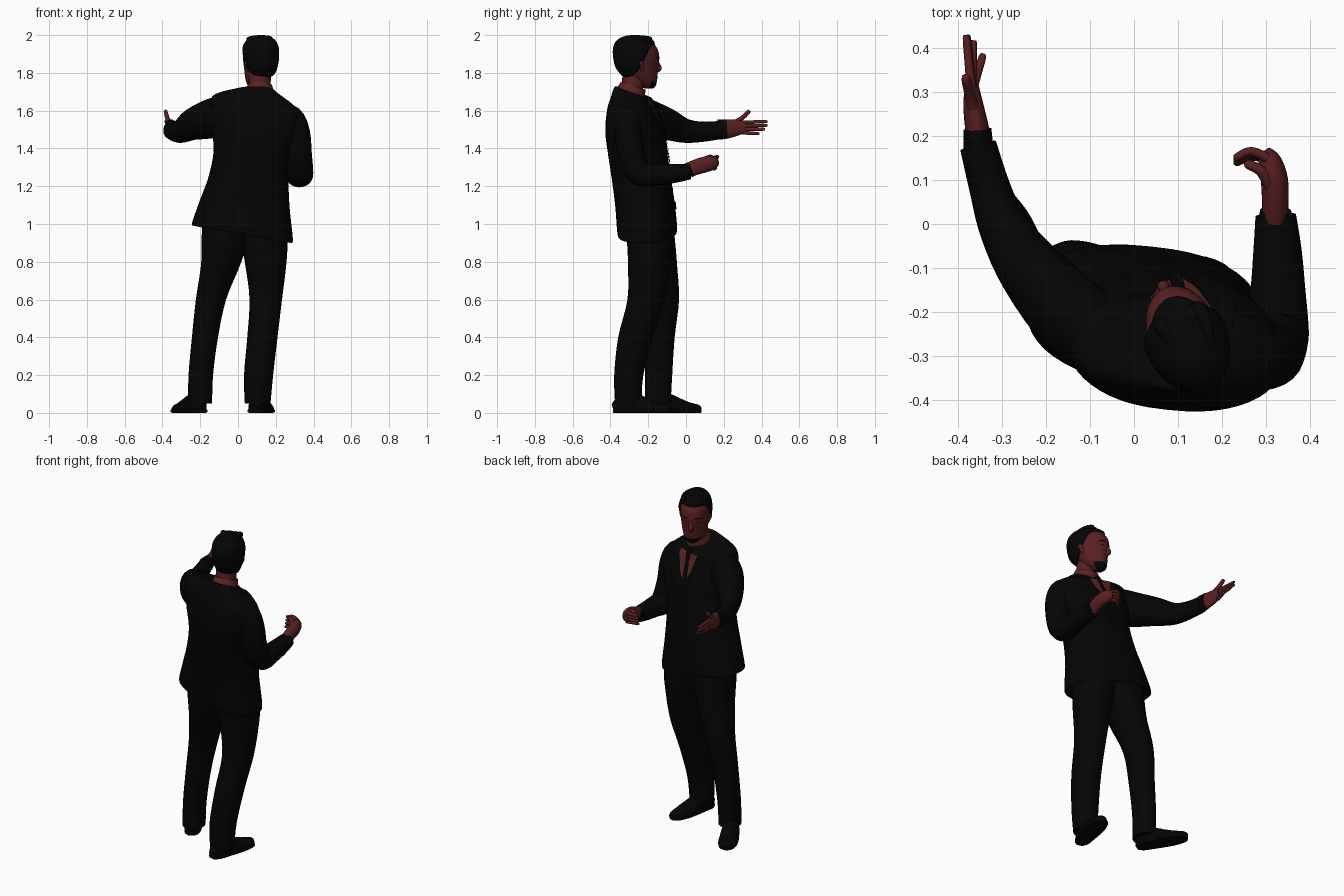
import bpy
from math import cos, sin, pi, radians
from mathutils import Vector, Matrix
from mathutils.bvhtree import BVHTree

cube = bpy.data.objects.get("Cube")
if cube:
    bpy.data.objects.remove(cube, do_unlink=True)


def material(name, r, g, b):
    m = bpy.data.materials.new(name)
    m.use_nodes = True
    m.diffuse_color = (r, g, b, 1)
    bsdf = m.node_tree.nodes["Principled BSDF"]
    bsdf.inputs["Base Color"].default_value = (r, g, b, 1)
    bsdf.inputs["Roughness"].default_value = 0.8
    return m


SUIT = material("suit black", .0014, .0014, .0014)
HAIR = material("hair black", .0013, .0015, .0015)
SKIN = material("dark skin", .098, .0145, .0155)
SHIRT = material("red shirt", .105, .018, .017)
LEATHER = material("shoe leather", .0013, .0013, .0013)


def build(name, verts, faces, mat):
    mesh = bpy.data.meshes.new(name)
    mesh.from_pydata(verts, [], faces)
    mesh.materials.append(mat)
    obj = bpy.data.objects.new(name, mesh)
    bpy.context.collection.objects.link(obj)
    bpy.ops.object.select_all(action="DESELECT")
    obj.select_set(True)
    bpy.context.view_layer.objects.active = obj
    bpy.ops.object.shade_smooth_by_angle(angle=radians(50))
    return obj


def smooth_path(stations, steps):
    """Catmull-Rom interpolation of every value of the stations."""
    size = max(len(s) for s in stations)
    pts = [tuple(s) + (0,) * (size - len(s)) for s in stations]
    pts = [pts[0]] + pts + [pts[-1]]
    out = []
    for p, q, r, s in zip(pts, pts[1:], pts[2:], pts[3:]):
        for k in range(steps):
            t = k / steps
            out.append([b + .5 * t * (c - a + t * (2*a - 5*b + 4*c - d + t * (3*(b - c) + d - a)))
                        for a, b, c, d in zip(p, q, r, s)])
    return out + [list(pts[-1])]


def loft(name, stations, mat, ref=None, segs=24, steps=4, power=2, matrix=None, warp=None):
    """Skin rings (x, y, z, a, b, tilt x, tilt y); with ref they stand across the path."""
    rings = smooth_path(stations, steps)
    verts, faces = [], []
    for i, ring in enumerate(rings):
        centre = Vector(ring[:3])
        tilt = (ring[5:] + [0, 0])[:2]
        u, v = Vector((1, 0, tilt[0])), Vector((0, 1, tilt[1]))
        if ref:
            t = Vector(rings[min(i + 1, len(rings) - 1)][:3]) - Vector(rings[max(i - 1, 0)][:3])
            u = t.cross(Vector(ref)).normalized()
            v = u.cross(t).normalized()
        for k in range(segs):
            c, s = cos(2 * pi * k / segs), sin(2 * pi * k / segs)
            c = abs(c) ** (2 / power) * (1 if c > 0 else -1)
            s = abs(s) ** (2 / power) * (1 if s > 0 else -1)
            p = centre + u * c * ring[3] + v * s * ring[4]
            p = warp(p) if warp else p
            verts.append(matrix @ p if matrix else p)
    for i in range(len(rings) - 1):
        for k in range(segs):
            a, b = i * segs + k, i * segs + (k + 1) % segs
            faces.append((a, b, b + segs, a + segs))
    faces.append(tuple(reversed(range(segs))))
    faces.append(tuple(range(len(verts) - segs, len(verts))))
    return build(name, verts, faces, mat)


def limb(name, points, mat, ref=(0, 0, 1), flat=1, **kw):
    """Round tube through (x, y, z, radius); flat scales the second radius."""
    return loft(name, [(x, y, z, r, r * flat) for x, y, z, r in points], mat, ref, **kw)


# Jacket body
twist = Matrix.Translation((.08, -.25, 0)) @ Matrix.Rotation(radians(-6), 4, "Z") @ Matrix.Translation((-.08, .25, 0))
jacket = loft("jacket", [
    (.018, -.21, .975, .235, .13, -.17), (.018, -.21, .952, .268, .153, -.17),
    (.03, -.222, 1.1, .24, .155, -.05), (.055, -.24, 1.25, .212, .155),
    (.08, -.257, 1.38, .208, .155, -.05), (.095, -.273, 1.5, .235, .15, -.13),
    (.1, -.288, 1.61, .242, .124, -.17, -.06), (.1, -.286, 1.66, .2, .108, -.16, -.14),
    (.11, -.293, 1.692, .115, .085, -.1, -.35), (.115, -.293, 1.702, .085, .077, 0, -.35)],
    SUIT, segs=48, steps=6, power=2.4, matrix=twist)
tree = BVHTree.FromPolygons([v.co for v in jacket.data.vertices], [p.vertices for p in jacket.data.polygons])


def drape(name, rows, mat, lift, across=8, steps=5):
    """Thin plate lying on the jacket's chest side; rows are (z, left edge, right edge)."""
    rows = smooth_path(rows, steps)
    verts, faces = [], []
    for z, left, right in rows:
        for k in range(across + 1):
            x = left + (right - left) * k / across
            hit = tree.ray_cast(Vector((x, 1, z)), Vector((0, -1, 0)))[0]
            verts.append((x, (hit.y if hit else -.22) + lift, z))
    n = across + 1
    for i in range(len(rows) - 1):
        for k in range(across):
            a = i * n + k
            faces.append((a, a + 1, a + n + 1, a + n))
    return build(name, verts, faces, mat)


# Shirt front, tie, lapels and small jacket details
drape("shirt_front", [(1.65, .035, .18), (1.6, .045, .165), (1.55, .065, .145), (1.505, .095, .115)], SHIRT, .003)
drape("tie", [(1.65, .095, .125), (1.62, .095, .12), (1.55, .083, .115), (1.42, .075, .1)], SUIT, .006)
drape("lapel_right", [(1.65, -.005, .04), (1.56, -.05, .06), (1.53, -.03, .055), (1.3, .07, .08)], SUIT, .008)
drape("lapel_left", [(1.65, .18, .225), (1.56, .152, .235), (1.53, .135, .215), (1.3, .075, .085)], SUIT, .008)
for name, x in (("right", -.12), ("left", .13)):
    drape("pocket_flap_" + name, [(1.12, x, x + .1), (1.08, x, x + .1)], SUIT, .006)
for z in (1.27, 1.19):
    drape("jacket_button", [(z, .07, .085), (z - .015, .07, .085)], LEATHER, .006, across=2, steps=1)

# Trousers
loft("trouser_leg_right", [
    (-.07, -.19, 1.02, .12, .12), (-.073, -.182, .9, .12, .125), (-.093, -.165, .78, .103, .118),
    (-.143, -.133, .6, .08, .096), (-.175, -.14, .4, .069, .08), (-.197, -.145, .2, .065, .072),
    (-.2, -.15, .05, .063, .069)], SUIT, segs=32)
loft("trouser_leg_left", [
    (.13, -.2, 1.02, .125, .12), (.14, -.192, .9, .122, .12), (.147, -.195, .78, .108, .112),
    (.147, -.21, .6, .086, .1), (.129, -.267, .4, .08, .092), (.109, -.303, .2, .077, .077),
    (.104, -.305, .05, .068, .071)], SUIT, segs=32)


# Shoes: upper and sole along the foot direction
def shoe(side, heel, angle):
    place = Matrix.Translation(heel) @ Matrix.Rotation(radians(angle), 4, "Z")
    outline = [(0, .018, .05), (.03, .038, .08), (.1, .045, .105), (.17, .051, .08),
               (.23, .05, .058), (.285, .036, .045), (.305, .01, .03)]
    floor = lambda p: Vector((p.x, p.y, max(p.z, 0)))
    loft("shoe_" + side, [(0, t, h * .35, w, h * .65) for t, w, h in outline], LEATHER,
         (0, 0, 1), matrix=place, warp=floor)
    loft("sole_" + side, [(0, t, .01, w + .005, .01) for t, w, h in outline], LEATHER,
         (0, 0, 1), power=5, matrix=place)


shoe("right", (-.187, -.195, 0), 28)
shoe("left", (.085, -.38, 0), -14)

# Sleeves
limb("sleeve_left", [(.2, -.3, 1.595, .045), (.268, -.305, 1.558, .07), (.3, -.303, 1.48, .074),
                     (.315, -.29, 1.37, .069), (.324, -.245, 1.267, .068), (.328, -.15, 1.262, .057),
                     (.327, -.06, 1.268, .05), (.323, .02, 1.278, .042)], SUIT, ref=(1, 0, 0), flat=1.1)
limb("sleeve_right", [(-.03, -.285, 1.59, .09), (-.135, -.215, 1.56, .092), (-.235, -.105, 1.53, .075),
                      (-.296, -.01, 1.495, .057), (-.328, .08, 1.488, .047), (-.355, .178, 1.497, .042)],
     SUIT, flat=1.15)


# Hands
def finger(name, points, radius):
    last = len(points) - 1
    pts = [p + (radius * (1 - .25 * i / last),) for i, p in enumerate(points)]
    tip = Vector(points[-1]) + (Vector(points[-1]) - Vector(points[-2])).normalized() * radius * .6
    limb(name, pts + [tuple(tip) + (radius * .25,)], SKIN, segs=10, steps=3)


limb("palm_right", [(-.353, .19, 1.5, .026), (-.358, .22, 1.503, .027), (-.366, .27, 1.51, .023),
                    (-.37, .315, 1.512, .016)], SKIN, flat=1.85)
limb("watch_strap", [(-.354, .17, 1.5, .034), (-.357, .216, 1.503, .032)], LEATHER, flat=1.6, steps=1)
for i, tip in enumerate([(-.382, .424, 1.542), (-.38, .424, 1.522), (-.366, .412, 1.502), (-.345, .382, 1.478)]):
    root = (-.37, .3, 1.538 - i * .018)
    middle = tuple((a + b) / 2 for a, b in zip(root, tip))
    finger("finger_right", [root, middle, tip], .0112)
finger("thumb_right", [(-.36, .235, 1.525), (-.374, .295, 1.56), (-.383, .332, 1.595)], .014)

limb("palm_left", [(.322, .015, 1.285, .03), (.322, .045, 1.298, .03), (.32, .1, 1.315, .031),
                   (.309, .142, 1.323, .027), (.295, .164, 1.325, .017)], SKIN, flat=1.35)
limb("cuff_left", [(.322, .005, 1.282, .038), (.323, .03, 1.29, .036)], SUIT, steps=1)
for i in range(4):
    z, back = 1.35 - i * .019, i * .004
    finger("finger_left", [(.304, .15, z), (.266, .166 - back, z + .005), (.234, .152 - back, z)], .0115)
finger("thumb_left", [(.316, .075, 1.332), (.29, .12, 1.353), (.26, .136, 1.356)], .014)

# Neck and shirt collar
limb("neck", [(.115, -.31, 1.64, .062), (.115, -.285, 1.72, .058), (.115, -.275, 1.82, .06)], SKIN, ref=(0, 1, 0))
limb("shirt_collar", [(.115, -.305, 1.65, .08), (.115, -.29, 1.7, .074), (.115, -.28, 1.732, .066)],
     SHIRT, ref=(0, 1, 0), flat=1.03)
limb("tie_knot", [(.11, -.197, 1.665, .014), (.107, -.182, 1.635, .018), (.103, -.172, 1.605, .012)],
     SUIT, ref=(0, 1, 0))

# Head, turned toward the right shoulder
turn = Matrix.Translation((.118, -.262, 0)) @ Matrix.Rotation(radians(23), 4, "Z")
skull = [(0, .07, 1.718, .022, .025), (0, .06, 1.738, .045, .05), (0, .034, 1.775, .064, .08),
         (0, .01, 1.825, .076, .109), (0, .005, 1.88, .083, .121), (0, -.002, 1.93, .08, .116),
         (0, -.01, 1.965, .062, .09), (0, -.012, 1.985, .03, .045), (0, -.012, 1.988, .002, .003)]
head = loft("head", skull, SKIN, segs=40, steps=6, matrix=turn)


# Hair follows the skull and sinks into it below the hairline
def hair_shell(p):
    t = min(max((p.y + .06) / .13, 0), 1)
    line = 1.775 + .172 * t * t * (3 - 2 * t)
    lift = max(-1, min(1, (p.z - line) / .012)) * .012
    return p + (p - Vector((0, 0, 1.88))).normalized() * lift


loft("hair", skull, HAIR, segs=64, steps=10, matrix=turn, warp=hair_shell)
for k in range(5):
    x = .05 - k * .024
    limb("hair_lock", [(x, .072 - abs(x) * .5, 1.964, .008), (x + .005, .052, 1.974, .018),
                       (x * .9 + .01, .01, 1.981, .016), (x * .8 + .01, -.035, 1.984, .006)],
         HAIR, ref=(1, 0, 0), segs=12, matrix=turn)

# Goatee painted by height on the chin
head.data.materials.append(HAIR)
undo = turn.inverted()
for face in head.data.polygons:
    p = undo @ face.center
    if p.z < 1.752 and p.y > .06:
        face.material_index = 1

# Face details
limb("nose", [(0, .114, 1.872, .008), (0, .123, 1.845, .011), (0, .13, 1.824, .014), (0, .112, 1.81, .012)],
     SKIN, ref=(0, 1, 0), segs=16, matrix=turn)
limb("lips", [(-.026, .096, 1.776, .004), (0, .112, 1.777, .01), (.026, .096, 1.776, .004)],
     SKIN, segs=12, matrix=turn)
limb("moustache", [(-.03, .096, 1.783, .002), (0, .112, 1.792, .004), (.03, .096, 1.783, .002)],
     HAIR, segs=10, matrix=turn)
for name, s in (("left", 1), ("right", -1)):
    limb("eyebrow_" + name, [(s * .015, .121, 1.88, .003), (s * .035, .112, 1.886, .004),
                             (s * .055, .094, 1.878, .002)], HAIR, segs=8, matrix=turn)
    limb("eye_" + name, [(s * .022, .115, 1.86, .002), (s * .033, .11, 1.86, .005),
                         (s * .045, .101, 1.86, .002)], HAIR, segs=8, matrix=turn)
    limb("ear_" + name, [(s * .07, .005, 1.81, .007), (s * .077, -.004, 1.835, .011),
                         (s * .081, -.009, 1.857, .014), (s * .076, -.006, 1.873, .006)],
         SKIN, ref=(0, 1, 0), segs=14, matrix=turn)
